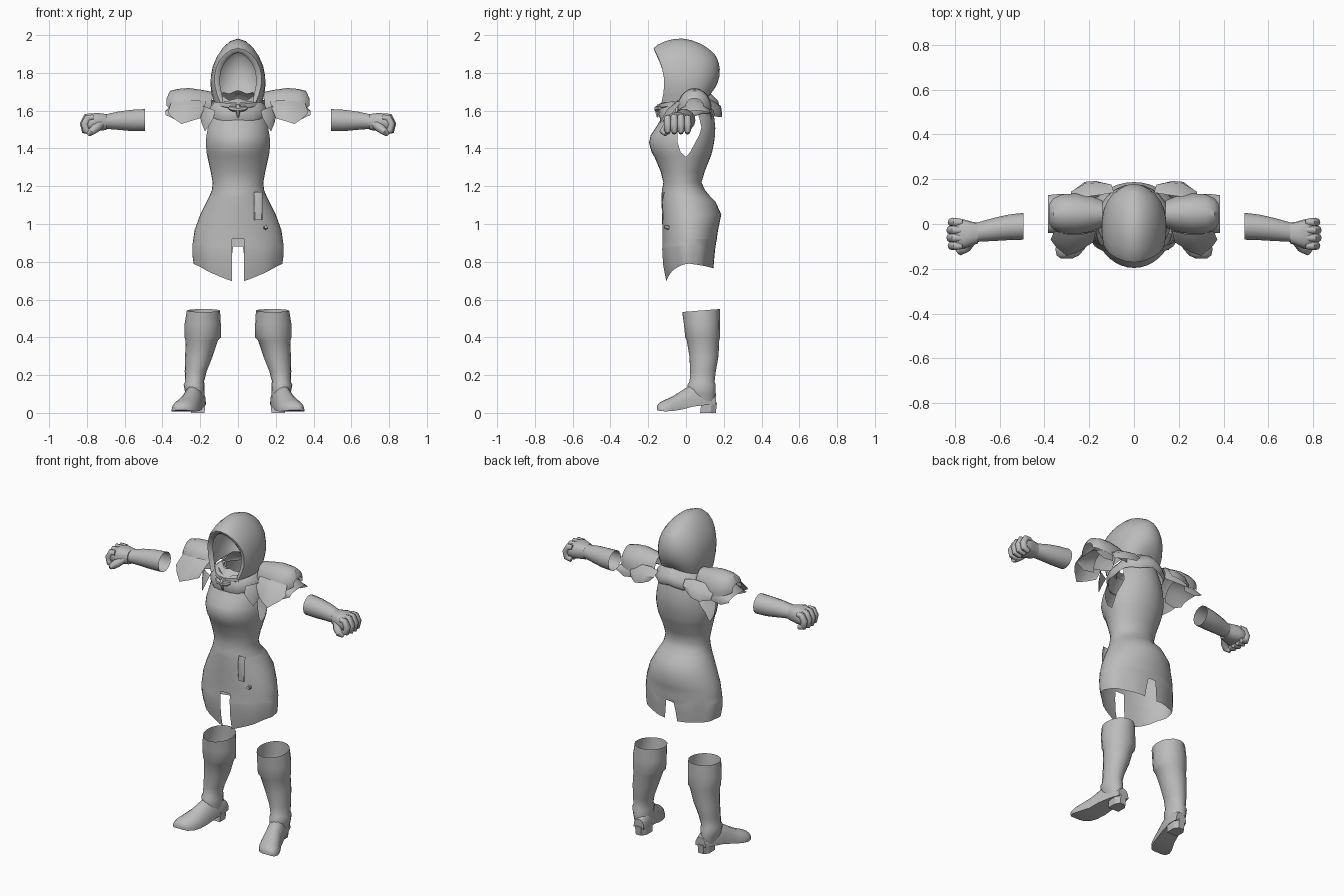
import bpy, bmesh, math
from mathutils import Vector

GREY = bpy.data.materials.new("plain grey")
GREY.diffuse_color = (0.5, 0.5, 0.5, 1)


def build(name, grids, wrap=False, caps=False, mirror=False, sub=0, angle=50):
    """Skin one or more grids of points (rows of equal length) as one object."""
    bm = bmesh.new()
    for rows in grids:
        vs = [[bm.verts.new(p) for p in r] for r in rows]
        n = len(rows[0])
        for a, b in zip(vs, vs[1:]):
            for i in range(n if wrap else n - 1):
                j = (i + 1) % n
                bm.faces.new((a[i], a[j], b[j], b[i]))
        if caps:
            bm.faces.new(vs[0])
            bm.faces.new(vs[-1])
    bmesh.ops.remove_doubles(bm, verts=bm.verts, dist=0.0008)
    bmesh.ops.recalc_face_normals(bm, faces=bm.faces)
    me = bpy.data.meshes.new(name)
    bm.to_mesh(me)
    bm.free()
    me.materials.append(GREY)
    ob = bpy.data.objects.new(name, me)
    bpy.context.collection.objects.link(ob)
    if mirror:
        m = ob.modifiers.new("Mirror", 'MIRROR')
        m.use_clip = True
    if sub:
        s = ob.modifiers.new("Subdivision", 'SUBSURF')
        s.levels = s.render_levels = sub
    bpy.ops.object.select_all(action='DESELECT')
    ob.select_set(True)
    bpy.context.view_layer.objects.active = ob
    bpy.ops.object.shade_smooth_by_angle(angle=math.radians(angle))
    return ob


def body_pt(a, z, rx, yc, yf, yb):
    """Point on a body ring; angle 0 is front, 90 is the +x side, 180 is back."""
    a = math.radians(a)
    c = math.cos(a)
    return (rx * math.sin(a), yc - c * ((yc - yf) if c > 0 else (yb - yc)), z)


def span(a, b, n):
    return [a + (b - a) * i / n for i in range(n + 1)]


def tube(path, radii, n=8):
    """Rings of a tube along a path; radii are (side, up) pairs or numbers."""
    path = [Vector(p) for p in path]
    rows = []
    for i, p in enumerate(path):
        d = (path[min(i + 1, len(path) - 1)] - path[max(i - 1, 0)]).normalized()
        s = d.cross(Vector((0, 1, 0))).normalized()
        t = d.cross(s)
        r = radii[i]
        rows.append([p + s * r * math.cos(k * math.tau / n) + t * r * math.sin(k * math.tau / n)
                     for k in range(n)])
    return rows


# Bodice: full rings at the waist, front and back panels parting at the armholes
bodice = [(1.15, .15, 0, -.13, .125, 0, 0), (1.18, .138, -.01, -.127, .1, 0, 0),
          (1.22, .134, -.015, -.12, .082, 0, 0), (1.28, .145, -.015, -.135, .1, 0, 0),
          (1.355, .162, 0, -.167, .13, 0, 0), (1.38, .169, 0, -.182, .138, 9, 9),
          (1.43, .175, 0, -.196, .148, 13, 19), (1.47, .172, 0, -.187, .154, 14, 27),
          (1.51, .165, 0, -.16, .155, 15, 32), (1.56, .155, 0, -.13, .15, 18, 28),
          (1.63, .12, .01, -.09, .135, 20, 18)]
front = [[body_pt(a, *r[:5]) for a in span(-90 + r[5], 90 - r[5], 16)] for r in bodice]
back = [[body_pt(a, *r[:5]) for a in span(90 + r[6], 270 - r[6], 16)] for r in bodice]
build("bodice", [front, back])

# Skirt: half panel with front and back slits and an uneven hem, mirrored
skirt = [(1.17, .14, -.005, -.128, .105), (1.12, .165, .01, -.13, .155),
         (1.05, .2, .02, -.127, .187), (.97, .229, .02, -.125, .17), (.921, .237, .02, -.125, .163),
         (.92, .237, .02, -.125, .163), (.865, .242, .02, -.127, .157),
         (.864, .242, .02, -.127, .157), (.78, .242, .02, -.122, .152), (.69, .234, .02, -.105, .147)]
rows = []
for r in skirt:
    ga = 7.5 if r[0] < .9205 else 0
    gb = 6 + (.864 - r[0]) * 25 if r[0] < .8645 else 0
    row = []
    for a in span(ga, 180 - gb, 18):
        hem = .69 + .1 * math.sin(math.radians(min(a, 90))) ** 1.3 - (.03 * (a - 90) / 90 if a > 90 else 0)
        x, y, z = body_pt(a, *r)
        drop = max(0, .92 - z)
        k = 1 + .07 * drop * math.cos(math.radians(a * 9))
        row.append((x * k, y * k, z if drop == 0 else .92 - drop * (.92 - hem) / .23))
    rows.append(row)
build("skirt", [rows], mirror=True)

# Hanging strap and button on the skirt front
build("skirt_strap", [[[(x, y - .006 * (0 < i < 3), z) for i, x in enumerate((.085, .09, .125, .13))]
                       for y, z in ((-.112, 1.17), (-.123, 1.12), (-.118, 1.02))]])
build("skirt_button", [tube([(.145, -.09, .98), (.147, -.115, .985)], [.012, .009], 6)],
      wrap=True, caps=True)

# Hood: arches from inner lip over the rim to the back seam (bottom to peak)
hood = [[(.07, -.11, 1.645), (.1, -.1, 1.73), (.095, -.11, 1.82), (.055, -.14, 1.88), (0, -.15, 1.92)],
        [(.09, -.15, 1.64), (.132, -.125, 1.73), (.127, -.14, 1.83), (.078, -.175, 1.9), (0, -.2, 1.94)],
        [(.13, -.07, 1.645), (.15, -.06, 1.73), (.14, -.07, 1.84), (.082, -.1, 1.935), (0, -.12, 1.99)],
        [(.135, .03, 1.655), (.152, .02, 1.73), (.142, .02, 1.84), (.087, 0, 1.945), (0, -.03, 2.012)],
        [(.11, .1, 1.67), (.13, .11, 1.74), (.125, .105, 1.84), (.08, .09, 1.92), (0, .07, 1.98)],
        [(.05, .125, 1.68), (.065, .165, 1.74), (.065, .17, 1.83), (.045, .15, 1.89), (0, .135, 1.925)],
        [(0, .13, 1.69), (0, .175, 1.74), (0, .192, 1.82), (0, .17, 1.88), (0, .135, 1.925)]]
build("hood", [hood], mirror=True, sub=1, angle=60)

# Mantle and scarf draped around the neck, lower in front
mantle = [(1.68, .09, .01, -.08, .11, .02), (1.655, .125, .01, -.125, .14, .02),
          (1.625, .15, .01, -.14, .17, .02), (1.59, .165, .01, -.145, .178, .02),
          (1.565, .155, .01, -.135, .165, .025)]
rows = []
for z, rx, yc, yf, yb, tilt in mantle:
    row = []
    for i in range(24):
        a = i * 15
        x, y, _ = body_pt(a, z, rx, yc, yf, yb)
        c = math.cos(math.radians(a))
        row.append((x, y, z - tilt * c + .008 * math.cos(math.radians(a * 6))))
    rows.append(row)
build("mantle", [rows], wrap=True)

# Scarf roll, front clasp and bow
roll = [body_pt(a, 1.645 - .02 * math.cos(math.radians(a)), .105, 0, -.125, .1) for a in span(-100, 100, 12)]
build("scarf_roll", [tube(roll, [.008] + [.02] * 11 + [.008], 6)], wrap=True, caps=True)
build("clasp", [tube([(0, -.14, 1.63), (0, -.155, 1.61), (0, -.15, 1.565)], [.012, .015, .005], 6),
                tube([(-.045, -.14, 1.615), (-.025, -.155, 1.61), (0, -.16, 1.605),
                      (.025, -.155, 1.61), (.045, -.14, 1.615)], [.01, .016, .008, .016, .01], 6)],
      wrap=True, caps=True)


def arch(stations):
    """Arched shell along x from (x, half depth, base z, height) stations."""
    return [[(x, .045 + ry * math.cos(t), zb + h * math.sin(t))
             for t in span(-.15, math.pi + .15, 12)] for x, ry, zb, h in stations]


# Shoulder guards: upper dome over a flaring lower layer
build("shoulder_dome", [arch([(.14, .06, 1.62, .08), (.19, .08, 1.61, .1), (.26, .092, 1.605, .115),
                              (.32, .088, 1.615, .1), (.36, .07, 1.625, .08), (.378, .045, 1.63, .035)])],
      mirror=True)
build("shoulder_lower", [arch([(.26, .085, 1.575, .09), (.33, .09, 1.565, .085), (.383, .085, 1.58, .02)])],
      mirror=True)

# Drooping plates in front of and behind each shoulder
flap_f = [[(.17, -.03, 1.65), (.23, -.045, 1.655), (.3, -.045, 1.65), (.355, -.03, 1.64)],
          [(.18, -.08, 1.61), (.23, -.095, 1.61), (.3, -.1, 1.605), (.372, -.07, 1.59)],
          [(.2, -.09, 1.56), (.25, -.125, 1.545), (.3, -.142, 1.53), (.35, -.1, 1.565)]]
flap_b = [[(.09, .14, 1.65), (.15, .13, 1.66), (.22, .12, 1.65), (.28, .11, 1.635)],
          [(.1, .175, 1.62), (.15, .185, 1.625), (.22, .18, 1.615), (.28, .145, 1.6)],
          [(.13, .175, 1.59), (.17, .192, 1.575), (.22, .188, 1.565), (.27, .15, 1.57)]]
strap = [[(.12, -.1, 1.6), (.17, -.085, 1.62), (.2, -.05, 1.63)],
         [(.13, -.125, 1.56), (.175, -.1, 1.56), (.2, -.06, 1.57)],
         [(.16, -.11, 1.51), (.175, -.1, 1.49), (.195, -.06, 1.54)]]
build("shoulder_front_plate", [flap_f], mirror=True)
build("shoulder_back_plate", [flap_b], mirror=True)
build("shoulder_strap", [strap], mirror=True)


def x_rings(stations, n=14, power=1.0):
    """Elliptical rings along x from (x, cy, cz, ry, rz) stations."""
    f = lambda v: math.copysign(abs(v) ** power, v)
    return [[(x, cy + ry * f(math.cos(k * math.tau / n)), cz + rz * f(math.sin(k * math.tau / n)))
             for k in range(n)] for x, cy, cz, ry, rz in stations]


# Forearm sleeve, open at the elbow
build("forearm", [x_rings([(.492, -.01, 1.55, .06, .06), (.56, -.015, 1.548, .057, .058),
                           (.63, -.025, 1.547, .051, .05), (.69, -.035, 1.543, .044, .041),
                           (.71, -.04, 1.54, .044, .04)])], wrap=True, mirror=True)

# Fist: palm, four curled fingers and a thumb
build("palm", [x_rings([(.695, -.04, 1.54, .046, .042), (.72, -.043, 1.54, .052, .046),
                        (.755, -.045, 1.54, .064, .05), (.79, -.045, 1.535, .066, .042),
                        (.81, -.045, 1.53, .058, .03)], power=.75)], wrap=True, caps=True, mirror=True)
fingers = []
for i, y in enumerate((.008, -.027, -.062, -.097)):
    d = .006 * (i in (1, 2))
    fingers.append(tube([(.765, y, 1.565 + d), (.795 + d, y, 1.562 + d), (.812 + d, y, 1.53),
                         (.805 + d, y, 1.495), (.775, y, 1.487)], [.014, .019, .02, .019, .014]))
build("fingers", fingers, wrap=True, caps=True, mirror=True)
build("thumb", [tube([(.725, -.075, 1.53), (.75, -.105, 1.51), (.775, -.12, 1.49), (.79, -.105, 1.475)],
                     [.022, .024, .02, .013])], wrap=True, caps=True, mirror=True)

# Boot shaft with a turned cuff, open at the top
shaft = [(.183, .08, .542, .088, .1), (.187, .085, .47, .096, .096), (.187, .088, .4, .096, .092),
         (.192, .09, .382, .085, .086), (.207, .095, .3, .073, .077), (.224, .09, .22, .058, .068),
         (.23, .085, .165, .05, .066), (.232, .083, .15, .056, .074), (.228, .083, .1, .05, .074),
         (.222, .09, .06, .045, .064)]
build("boot_shaft", [[[(cx + rx * math.cos(k * math.tau / 16), cy + ry * math.sin(k * math.tau / 16),
                        z + (.008 * math.sin(k * math.tau / 16) if z > .5 else 0))
                       for k in range(16)] for cx, cy, z, rx, ry in shaft]], wrap=True, mirror=True)

# Foot: sections from heel to toe with a flat underside
foot = [(.16, .21, .034, .045, .1), (.11, .218, .048, .042, .14), (.04, .235, .054, .034, .155),
        (-.02, .25, .058, .018, .12), (-.07, .27, .066, .01, .088), (-.11, .285, .066, .008, .07),
        (-.14, .295, .05, .01, .055), (-.153, .3, .028, .015, .038)]
rows = []
for y, cx, w, z0, z1 in foot:
    arc = [(cx + w * math.cos(t), y, z0 + .012 + (z1 - z0 - .012) * math.sin(t)) for t in span(0, math.pi, 8)]
    rows.append(arc + [(cx - w, y, z0), (cx + w, y, z0)])
build("foot", [rows], wrap=True, caps=True, mirror=True)

# Boot heel block
heel = [[(.213 + sx * w, y + (.006 if z > .03 else 0), z) for sx, y in
         ((-1, .075), (1, .075), (1, .13), (.5, .158), (-.5, .158), (-1, .13))]
        for z, w in ((0, .036), (.055, .04))]
build("boot_heel", [heel], wrap=True, caps=True, mirror=True, angle=30)
